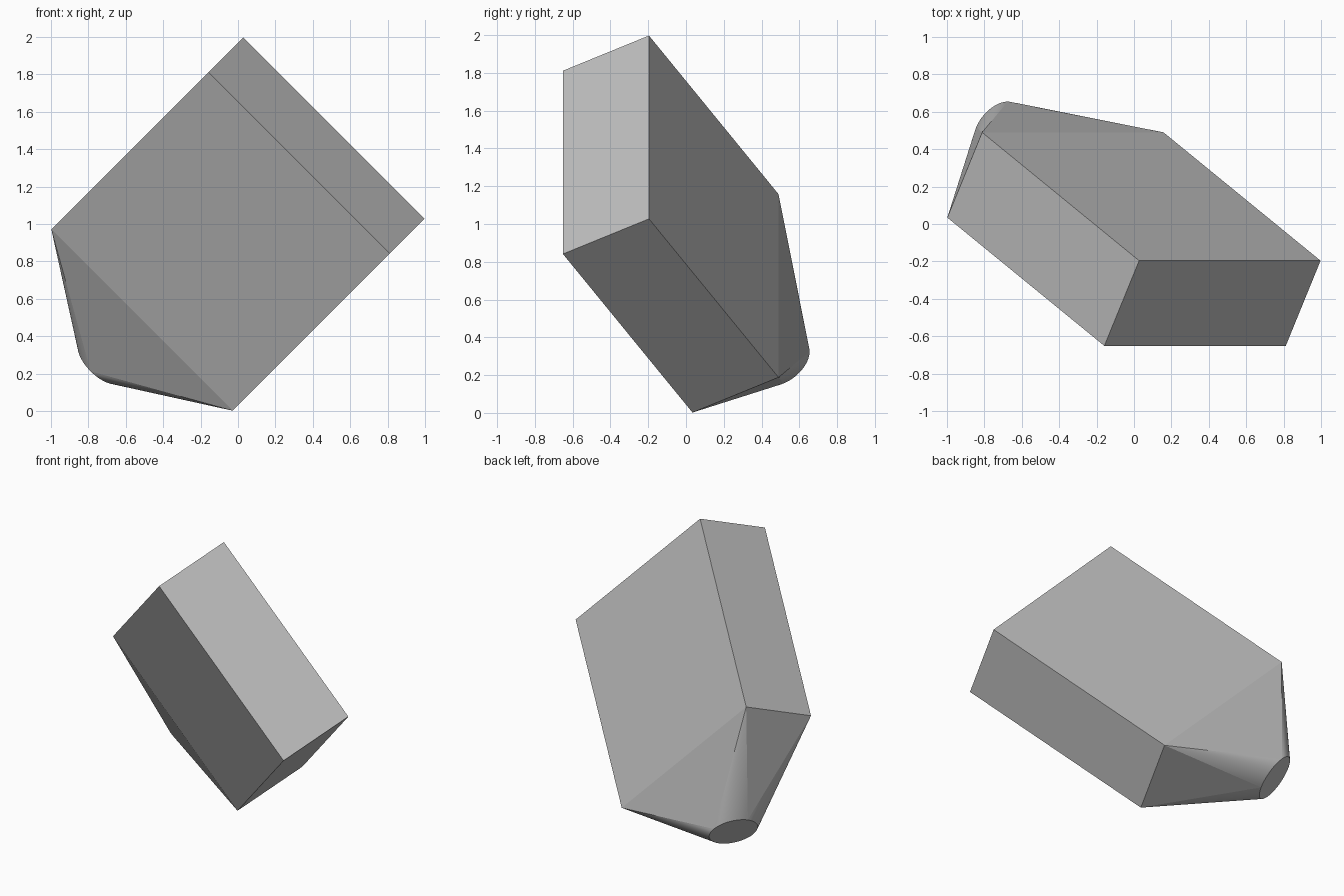
import bpy, bmesh
from math import sin, cos, pi
from mathutils import Matrix, Vector

default = bpy.data.objects.get("Cube")
if default:
    bpy.data.objects.remove(default, do_unlink=True)

# Dimensions along the local axes of the tilted hood
HALF_WIDTH, HALF_DEPTH, LENGTH = 0.686, 0.263, 1.371
NECK, RADIUS, STEPS = 0.509, 0.159, 16      # steps per quarter of the outlet

grey = bpy.data.materials.new("plain grey")
grey.use_nodes = True
colour = (0.52, 0.52, 0.52, 1)
grey.diffuse_color = colour
grey.node_tree.nodes["Principled BSDF"].inputs["Base Color"].default_value = colour

bm = bmesh.new()
signs = [(1, 1), (-1, 1), (-1, -1), (1, -1)]


def rectangle(z):
    return [bm.verts.new((sx * HALF_WIDTH, sy * HALF_DEPTH, z)) for sx, sy in signs]


joint, end = rectangle(0), rectangle(LENGTH)
count = 4 * STEPS
ring = [bm.verts.new((RADIUS * cos(2 * pi * i / count),
                      RADIUS * sin(2 * pi * i / count), -NECK)) for i in range(count)]

# Box and flat outlet cap
bm.faces.new(end)
bm.faces.new(ring[::-1])
for k in range(4):
    n = (k + 1) % 4
    bm.faces.new((joint[k], joint[n], end[n], end[k]))
    # Flat triangle from each rectangle side to the outlet
    bm.faces.new((joint[n], joint[k], ring[n * STEPS]))
    # Smooth fan from each corner to a quarter of the outlet
    for i in range(k * STEPS, (k + 1) * STEPS):
        fan = bm.faces.new((joint[k], ring[(i + 1) % count], ring[i]))
        fan.smooth = True

bmesh.ops.recalc_face_normals(bm, faces=bm.faces[:])
for edge in bm.edges:
    edge.smooth = all(f.smooth for f in edge.link_faces)

mesh = bpy.data.meshes.new("square_to_round_hood")
bm.to_mesh(mesh)
bm.free()
mesh.materials.append(grey)
hood = bpy.data.objects.new("square_to_round_hood", mesh)
bpy.context.collection.objects.link(hood)

# Tilt the hood so the outlet points down, back and to the right
across = Vector((1, 0, -1)).normalized()
along = Vector((0.612, -0.5, 0.612)).normalized()
tilt = Matrix((across, along.cross(across), along)).transposed().to_4x4()
hood.matrix_world = Matrix.Translation((-0.42, 0.262, 0.58)) @ tilt
